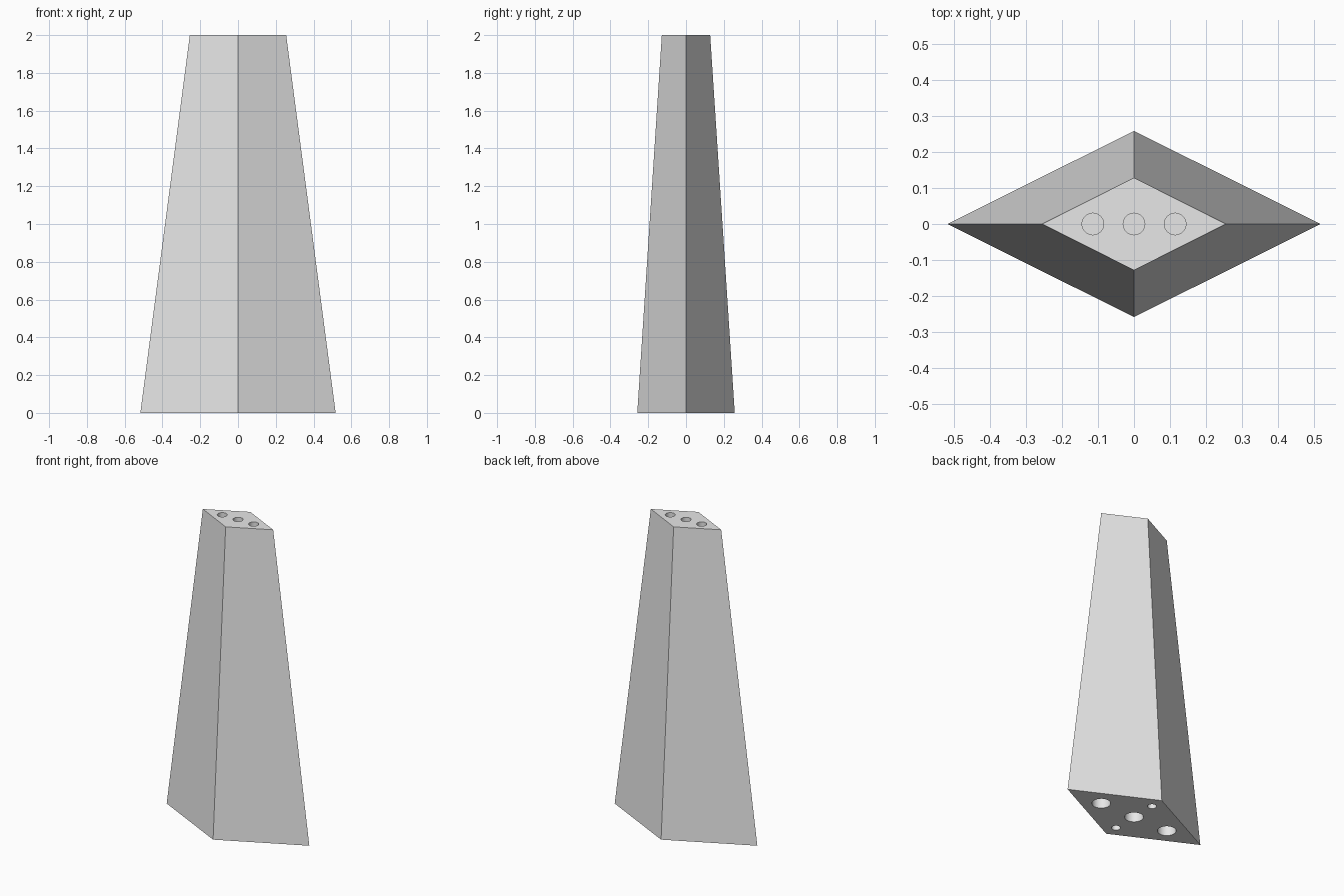
import bpy
import bmesh
import math
from mathutils import Matrix

cube = bpy.data.objects.get("Cube")
if cube:
    bpy.data.objects.remove(cube, do_unlink=True)

HEIGHT = 2.0

grey = bpy.data.materials.new("light grey")
grey.diffuse_color = (0.8, 0.8, 0.8, 1)
grey.use_nodes = True
grey.node_tree.nodes["Principled BSDF"].inputs["Base Color"].default_value = (0.8, 0.8, 0.8, 1)


def add_object(name, bm):
    mesh = bpy.data.meshes.new(name)
    bmesh.ops.recalc_face_normals(bm, faces=bm.faces)
    bm.to_mesh(mesh)
    bm.free()
    mesh.materials.append(grey)
    obj = bpy.data.objects.new(name, mesh)
    bpy.context.collection.objects.link(obj)
    return obj


def add_drill(bm, x, y, z, radius, depth):
    """Cylinder centred on the surface at z, reaching depth into the body."""
    bmesh.ops.create_cone(bm, cap_ends=True, segments=32, radius1=radius, radius2=radius,
                          depth=2 * depth, matrix=Matrix.Translation((x, y, z)))


# Tapered leg with a diamond cross-section
bm = bmesh.new()
rings = []
for half_x, half_y, z in ((0.517, 0.258, 0), (0.255, 0.128, HEIGHT)):
    corners = ((half_x, 0), (0, half_y), (-half_x, 0), (0, -half_y))
    rings.append([bm.verts.new((x, y, z)) for x, y in corners])
bottom, top = rings
bm.faces.new(bottom[::-1])
bm.faces.new(top)
for i in range(4):
    j = (i + 1) % 4
    bm.faces.new((bottom[i], bottom[j], top[j], top[i]))
leg = add_object("tapered_leg", bm)

# Blind holes: three in the top, three large and two small in the base
bm = bmesh.new()
for side in (-1, 0, 1):
    add_drill(bm, side * 0.114, 0, HEIGHT, 0.03, 0.15)
    add_drill(bm, side * 0.255, 0, 0, 0.056, 0.15)
for side in (-1, 1):
    add_drill(bm, 0, side * 0.167, 0, 0.027, 0.15)
drills = add_object("hole_cutters", bm)
drills.hide_render = True

cut = leg.modifiers.new("holes", 'BOOLEAN')
cut.operation = 'DIFFERENCE'
cut.solver = 'EXACT'
cut.object = drills

# Apply the cut, then smooth the hole walls and keep the edges sharp
bpy.ops.object.select_all(action='DESELECT')
leg.select_set(True)
bpy.context.view_layer.objects.active = leg
bpy.ops.object.modifier_apply(modifier=cut.name)
bpy.data.objects.remove(drills, do_unlink=True)
bpy.ops.object.shade_smooth_by_angle(angle=math.radians(30))
